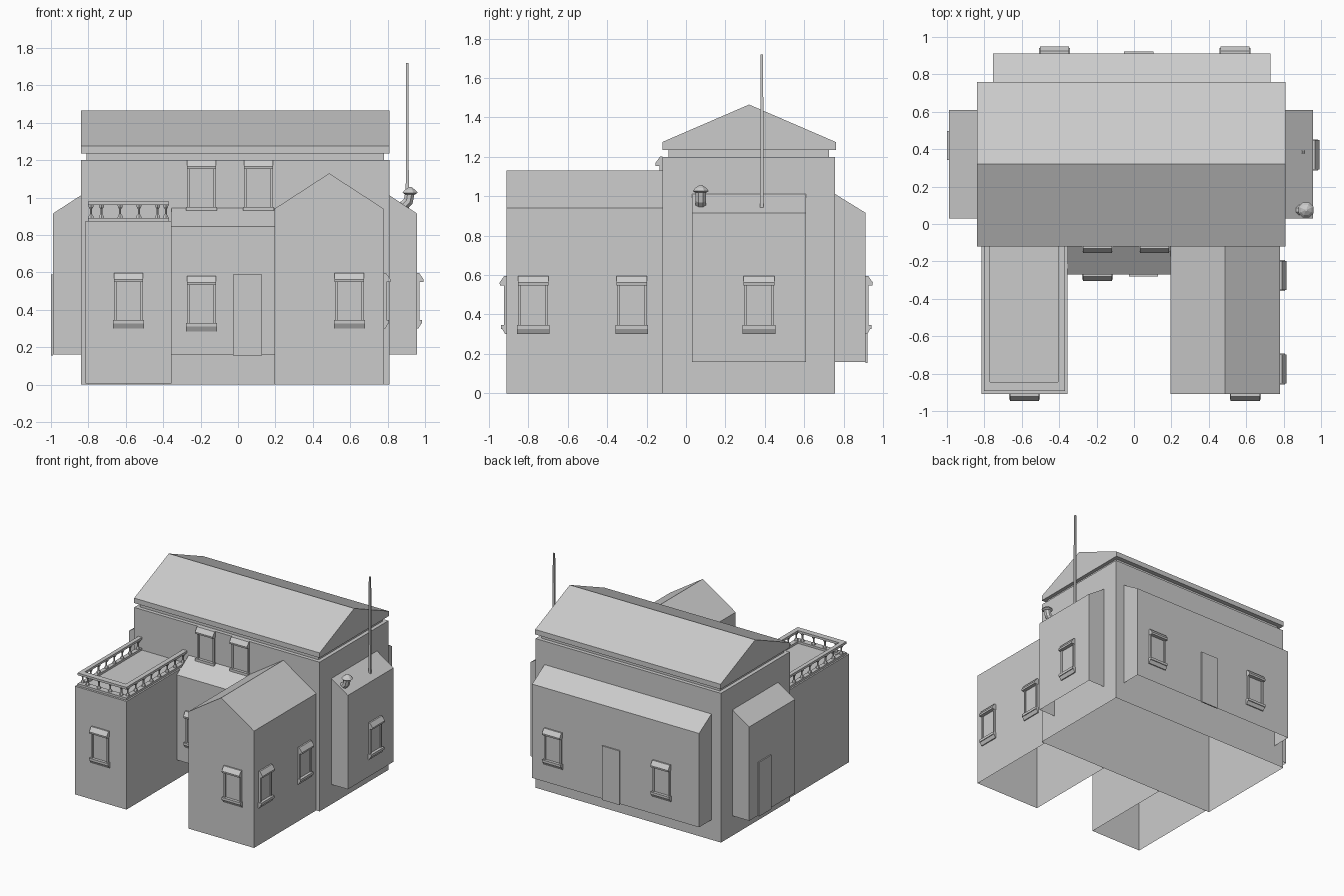
import bpy, bmesh, math
from mathutils import Matrix, Vector

if "Cube" in bpy.data.objects:
    bpy.data.objects.remove(bpy.data.objects["Cube"])


def build(name, parts, loc=(0, 0, 0), angle=0, drop=()):
    """Each part is a (d, z) profile extruded across local x; d points outward (-y at angle 0).
    Faces looking along a 'drop' direction are left open."""
    bm = bmesh.new()
    for prof, x0, x1 in parts:
        vs = [bm.verts.new((x0, -d, z)) for d, z in prof]
        f = bm.faces.new(vs)
        r = bmesh.ops.extrude_face_region(bm, geom=[f])
        bmesh.ops.translate(bm, vec=(x1 - x0, 0, 0),
                            verts=[v for v in r['geom'] if isinstance(v, bmesh.types.BMVert)])
    bmesh.ops.recalc_face_normals(bm, faces=bm.faces)
    bm.normal_update()
    gone = [f for f in bm.faces if any(f.normal.dot(Vector(d)) > 0.95 for d in drop)]
    bmesh.ops.delete(bm, geom=gone, context='FACES')
    bm.transform(Matrix.Translation(loc) @ Matrix.Rotation(math.radians(angle), 4, 'Z'))
    return finish(name, bm)


def finish(name, bm):
    me = bpy.data.meshes.new(name)
    bm.to_mesh(me)
    bm.free()
    ob = bpy.data.objects.new(name, me)
    bpy.context.collection.objects.link(ob)
    return ob


def rect(d0, d1, z0, z1):
    return [(d0, z0), (d1, z0), (d1, z1), (d0, z1)]


def box(name, x0, x1, y0, y1, z0, z1, drop=()):
    return build(name, [(rect(-y1, -y0, z0, z1), x0, x1)], drop=drop)


DOWN, BACK = (0, 0, -1), (0, 1, 0)

# Main hall, recessed neck and gable roof
box("main_hall", -0.84, 0.81, -0.12, 0.755, 0, 1.2, [DOWN])
box("roof_neck", -0.81, 0.78, -0.09, 0.725, 1.2, 1.235)
build("main_roof", [([(-0.76, 1.235), (0.12, 1.235), (0.12, 1.275),
                      (-0.32, 1.465), (-0.76, 1.275)], -0.84, 0.81)])

# Front wings: gabled on the right, flat terrace on the left
build("right_wing", [([(0.195, 0), (0.78, 0), (0.78, 0.94), (0.4875, 1.13), (0.195, 0.94)],
                      -0.91, -0.12)], angle=90, drop=[DOWN, (1, 0, 0)])
box("left_wing", -0.815, -0.355, -0.91, -0.12, 0.005, 0.875, [DOWN, BACK])


# Lean-to annexes on all four sides
def annex(name, loc, angle, half, depth, low, high):
    build(name, [([(0, 0.16), (depth, 0.16), (depth, low), (0, high)], -half, half)],
          loc, angle, [DOWN, BACK])


annex("front_annex", (-0.08, -0.12, 0), 0, 0.275, 0.15, 0.845, 0.945)
annex("right_annex", (0.81, 0.32, 0), 90, 0.29, 0.147, 0.915, 1.012)
annex("back_annex", (-0.0125, 0.755, 0), 180, 0.7425, 0.157, 0.915, 1.012)
annex("left_annex", (-0.84, 0.32, 0), -90, 0.29, 0.15, 0.915, 1.012)


# Windows: pane, side posts, sloped hood and tapered sill
def window(name, x, y, angle, dz=0.0):
    hood = [(0, 0.548), (0.034, 0.548), (0.036, 0.562), (0.012, 0.596), (0, 0.596)]
    sill = [(0, 0.30), (0.008, 0.30), (0.022, 0.326), (0.028, 0.326), (0.028, 0.346), (0, 0.346)]
    post = rect(0, 0.014, 0.34, 0.555)
    build(name, [(rect(0, 0.005, 0.34, 0.555), -0.065, 0.065),
                 (post, -0.076, -0.062), (post, 0.062, 0.076),
                 (hood, -0.078, 0.078), (sill, -0.083, 0.083)], (x, y, dz), angle)


for name, x, y, a, dz in [
        ("left_wing_window", -0.585, -0.91, 0, 0), ("right_wing_window", 0.595, -0.91, 0, 0),
        ("front_annex_window", -0.195, -0.27, 0, -0.016),
        ("upper_window_left", -0.195, -0.12, 0, 0.605), ("upper_window_right", 0.11, -0.12, 0, 0.605),
        ("side_window_front", 0.78, -0.775, 90, 0), ("side_window_rear", 0.78, -0.275, 90, 0),
        ("right_annex_window", 0.957, 0.37, 90, 0),
        ("back_window_left", -0.425, 0.912, 180, 0), ("back_window_right", 0.54, 0.912, 180, 0)]:
    window(name, x, y, a, dz)

# Plain slab doors
for name, x, y, a in [("front_door", 0.05, -0.27, 0), ("back_door", 0.025, 0.912, 180),
                      ("left_door", -0.99, 0.42, -90)]:
    build(name, [(rect(0, 0.01, 0.155, 0.59), -0.078, 0.078)], (x, y, 0), a)

# Terrace rails: lower and upper runs on three sides
for tag, z0, z1 in [("lower", 0.875, 0.892), ("upper", 0.96, 0.978)]:
    box(tag + "_rail_left", -0.803, -0.77, -0.893, -0.12, z0, z1)
    box(tag + "_rail_right", -0.405, -0.368, -0.893, -0.12, z0, z1)
    box(tag + "_rail_front", -0.77, -0.405, -0.893, -0.845, z0, z1)


# Hourglass balusters
def rings(name, path, n):
    """Tube through (centre, axis tilt, radius) rings."""
    bm = bmesh.new()
    loops = []
    for c, tilt, r in path:
        m = Matrix.Translation(c) @ Matrix.Rotation(tilt, 4, 'Y')
        loops.append([bm.verts.new(m @ Vector((r * math.cos(t), r * math.sin(t), 0)))
                      for t in [2 * math.pi * (i + 0.5) / n for i in range(n)]])
    for a, b in zip(loops, loops[1:]):
        for i in range(n):
            j = (i + 1) % n
            bm.faces.new((a[i], a[j], b[j], b[i]))
    bm.faces.new(loops[0][::-1])
    bm.faces.new(loops[-1])
    return finish(name, bm)


spots = [(-0.73 + 0.1 * i, -0.866) for i in range(4)]
spots += [(x, -0.85 + 0.1 * i) for x in (-0.786, -0.386) for i in range(8)]
for x, y in spots:
    rings("baluster", [((x, y, z), 0, r) for z, r in
                       [(0.892, 0.016), (0.902, 0.014), (0.912, 0.006), (0.938, 0.006),
                        (0.95, 0.014), (0.96, 0.016)]], 6)

# Bent flue pipe with a conical cap
rings("flue_pipe", [((0.865, 0.075, 0.945), 1.1, 0.028), ((0.89, 0.075, 0.96), 1.0, 0.028),
                    ((0.91, 0.075, 0.98), 0.5, 0.028), ((0.918, 0.075, 1.02), 0, 0.028)], 8)
rings("flue_cap", [((0.92, 0.075, 1.018), 0, 0.03), ((0.92, 0.075, 1.026), 0, 0.044),
                   ((0.92, 0.075, 1.042), 0, 0.03), ((0.92, 0.075, 1.057), 0, 0.006)], 8)

# Antenna mast
rings("mast", [((0.905, 0.385, 0.94), 0, 0.012), ((0.905, 0.385, 1.72), 0, 0.009)], 4)
